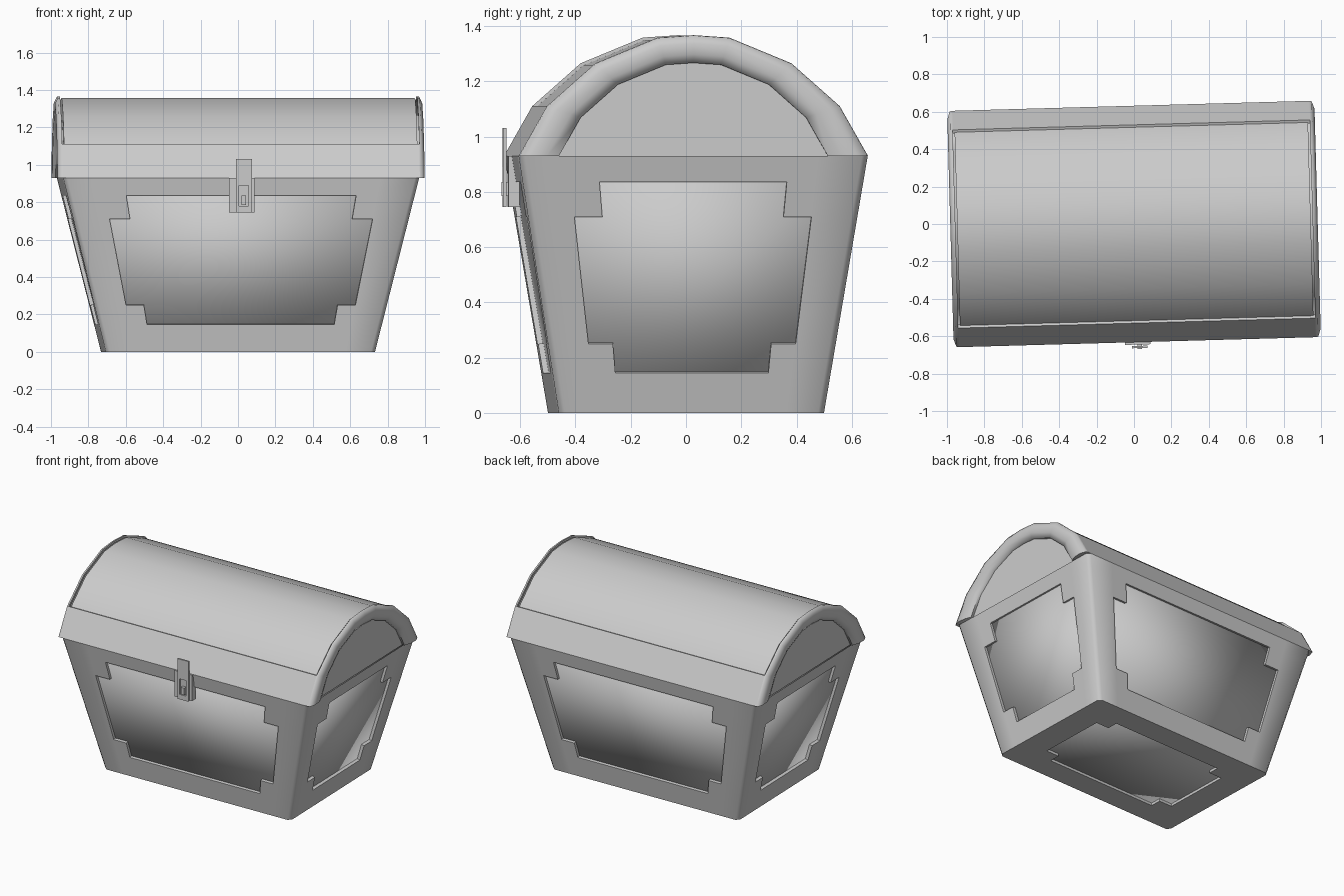
import bpy, bmesh, math
from mathutils import Vector

if "Cube" in bpy.data.objects:
    bpy.data.objects.remove(bpy.data.objects["Cube"])

TURN = math.radians(1.6)   # the whole chest stands slightly turned
RIM = 0.93                 # height where body and lid meet

grey = bpy.data.materials.new("plain_grey")
grey.use_nodes = True
grey.diffuse_color = (0.6, 0.6, 0.6, 1)
grey.node_tree.nodes["Principled BSDF"].inputs["Base Color"].default_value = (0.6, 0.6, 0.6, 1)


def finish(name, bm, angle=None):
    """Turn a bmesh into a named object; angle limits the smooth shading."""
    bmesh.ops.remove_doubles(bm, verts=bm.verts[:], dist=0.0005)
    bmesh.ops.recalc_face_normals(bm, faces=bm.faces[:])
    mesh = bpy.data.meshes.new(name)
    bm.to_mesh(mesh)
    bm.free()
    mesh.materials.append(grey)
    obj = bpy.data.objects.new(name, mesh)
    bpy.context.collection.objects.link(obj)
    obj.rotation_euler.z = TURN
    bpy.ops.object.select_all(action='DESELECT')
    obj.select_set(True)
    bpy.context.view_layer.objects.active = obj
    if angle is None:
        bpy.ops.object.shade_smooth()
    else:
        bpy.ops.object.shade_smooth_by_angle(angle=math.radians(angle))
    return obj


def face(bm, points):
    return bm.faces.new([bm.verts.new(p) for p in points])


def corners(bx, by, tx, ty, z0, z1):
    """Eight corners of a tapered box: bottom ring, then top ring."""
    signs = [(-1, -1), (1, -1), (1, 1), (-1, 1)]
    return ([Vector((sx * bx, sy * by, z0)) for sx, sy in signs] +
            [Vector((sx * tx, sy * ty, z1)) for sx, sy in signs])


def tapered_box(name, *dims, angle=None):
    bm = bmesh.new()
    c = corners(*dims)
    for i in range(4):
        j = (i + 1) % 4
        face(bm, [c[i], c[j], c[j + 4], c[i + 4]])
    face(bm, c[3::-1])
    face(bm, c[4:])
    return finish(name, bm, angle)


def framed_face(bm, quad, us, vs):
    """Grid over a quad, leaving out a window with stepped corners."""
    a, b, c, d = quad

    def at(u, v):
        return a.lerp(b, u).lerp(d.lerp(c, u), v)

    for i in range(5):
        for j in range(5):
            middle_u, middle_v = 1 <= i <= 3, 1 <= j <= 3
            corner_step = i in (1, 3) and j in (1, 3)
            if middle_u and middle_v and not corner_step:
                continue
            face(bm, [at(us[i], vs[j]), at(us[i + 1], vs[j]),
                      at(us[i + 1], vs[j + 1]), at(us[i], vs[j + 1])])


def steps(a, b):
    return [0, a, b, 1 - b, 1 - a, 1]


# Body frame: tapered shell with a stepped window in each side and the base
bm = bmesh.new()
c = corners(0.72, 0.48, 0.952, 0.632, 0, RIM)
height_steps = [0, 0.156, 0.268, 0.763, 0.898, 1]
for i in range(4):
    j = (i + 1) % 4
    across = steps(0.108, 0.169) if i % 2 == 0 else steps(0.14, 0.225)
    framed_face(bm, [c[i], c[j], c[j + 4], c[i + 4]], across, height_steps)
framed_face(bm, c[3::-1], steps(0.13, 0.2), steps(0.17, 0.25))
bmesh.ops.remove_doubles(bm, verts=bm.verts[:], dist=0.0005)
bmesh.ops.recalc_face_normals(bm, faces=bm.faces[:])
sharp = [e for e in bm.edges if len(e.link_faces) == 2 and e.calc_face_angle() > 0.5]
bmesh.ops.bevel(bm, geom=sharp, offset=0.022, segments=1, affect='EDGES')
bm.normal_update()
# window edges folded inwards to the panels
rim = [e for e in bm.edges if e.is_boundary and
       min(v.co.z for v in e.verts) < RIM - 0.01]
normals = {v.co.copy().freeze(): v.normal.copy() for e in rim for v in e.verts}
folded = bmesh.ops.extrude_edge_only(bm, edges=rim)["geom"]
for v in [g for g in folded if isinstance(g, bmesh.types.BMVert)]:
    v.co -= normals[v.co.copy().freeze()] * 0.025
finish("body_frame", bm, 60)

# Body panels: smooth inner hull seen through the windows
tapered_box("body_panels", 0.702, 0.462, 0.934, 0.614, 0.018, RIM - 0.002)

# Lid arch as (y, z above the rim), front to back
half = [(0.632, 0), (0.53, 0.18), (0.355, 0.335), (0.13, 0.428)]
arch = [(-y, z) for y, z in half] + [(0, 0.437)] + [(y, z) for y, z in reversed(half)]


def arch_point(i, scale, x):
    y, z = arch[i]
    return (x, y * scale, RIM + z * scale)


# Lid frame: rounded arch bands at both ends, rails along front and back
bm = bmesh.new()
band = [(0.965, 0.955), (1, 0.955), (0.995, 0.968), (0.93, 0.982),
        (0.84, 0.978), (0.77, 0.962), (0.77, 0.935)]
last = len(arch) - 1
for side in (-1, 1):
    for (s0, x0), (s1, x1) in zip(band, band[1:]):
        for i in range(last):
            face(bm, [arch_point(i, s0, side * x0), arch_point(i + 1, s0, side * x0),
                      arch_point(i + 1, s1, side * x1), arch_point(i, s1, side * x1)])
    for i in (0, last):
        face(bm, [arch_point(i, s, side * x) for s, x in band])
for low, high in ((0, 1), (last, last - 1)):
    rail = [(low, 0.965), (low, 1), (high, 1), (high, 0.965)]
    for (i, s), (j, t) in zip(rail, rail[1:]):
        face(bm, [arch_point(i, s, -0.955), arch_point(i, s, 0.955),
                  arch_point(j, t, 0.955), arch_point(j, t, -0.955)])
finish("lid_frame", bm, 65)

# Lid panels: smooth barrel inside the frame
bm = bmesh.new()
ends = [[arch_point(i, 0.975, x) for i in range(last + 1)] for x in (-0.945, 0.945)]
for i in range(last + 1):
    j = (i + 1) % (last + 1)
    face(bm, [ends[0][i], ends[0][j], ends[1][j], ends[1][i]])
for end in ends:
    face(bm, end)
finish("lid_panels", bm, 80)


# Latch: backing plate, slotted hasp and staple
def block(bm, x0, x1, y0, y1, z0, z1):
    made = bmesh.ops.create_cube(bm, size=1)["verts"]
    for v in made:
        v.co = Vector(((x0 + x1) / 2 + v.co.x * (x1 - x0),
                       (y0 + y1) / 2 + v.co.y * (y1 - y0),
                       (z0 + z1) / 2 + v.co.z * (z1 - z0)))


def latch_part(name, *blocks):
    bm = bmesh.new()
    for b in blocks:
        block(bm, *b)
    finish(name, bm, 30)


latch_part("latch_plate", (-0.065, 0.07, -0.645, -0.605, 0.745, RIM))
latch_part("latch_hasp",
           (-0.03, 0.055, -0.664, -0.652, 0.89, 1.03),
           (-0.03, 0.055, -0.664, -0.652, 0.745, 0.78),
           (-0.03, -0.013, -0.664, -0.652, 0.78, 0.89),
           (0.038, 0.055, -0.664, -0.652, 0.78, 0.89))
latch_part("latch_staple", (0, 0.025, -0.668, -0.645, 0.785, 0.835))
